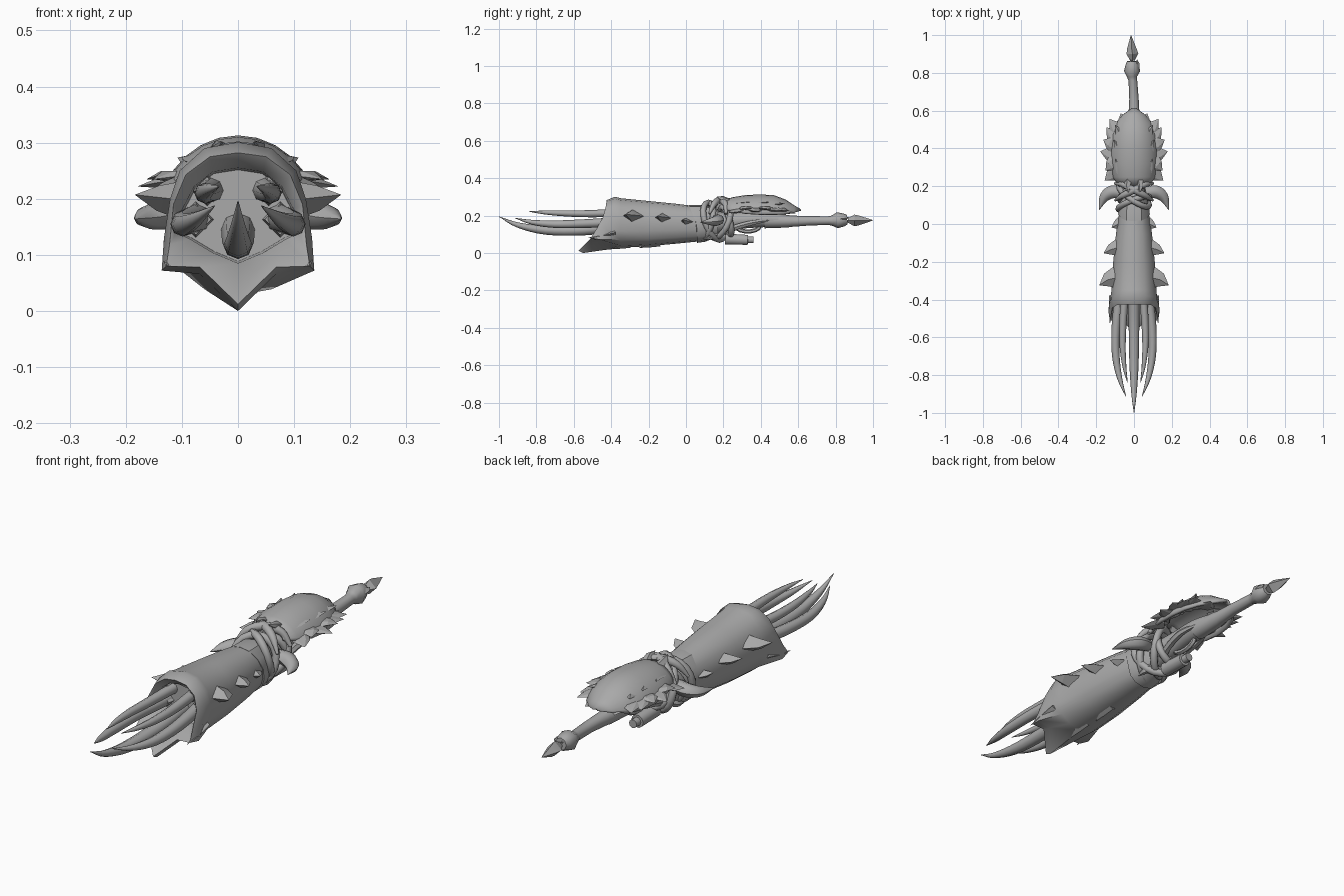
import bpy, bmesh, math
from mathutils import Vector

if "Cube" in bpy.data.objects:
    bpy.data.objects.remove(bpy.data.objects["Cube"])

grey = bpy.data.materials.new("bone_grey")
grey.diffuse_color = (0.40, 0.40, 0.40, 1)
grey.use_nodes = True
grey.node_tree.nodes["Principled BSDF"].inputs["Base Color"].default_value = grey.diffuse_color


def finish(name, bm, angle=35):
    bmesh.ops.recalc_face_normals(bm, faces=bm.faces)
    me = bpy.data.meshes.new(name)
    bm.to_mesh(me)
    bm.free()
    ob = bpy.data.objects.new(name, me)
    bpy.context.collection.objects.link(ob)
    me.materials.append(grey)
    bpy.ops.object.select_all(action='DESELECT')
    ob.select_set(True)
    bpy.context.view_layer.objects.active = ob
    bpy.ops.object.shade_smooth_by_angle(angle=math.radians(angle))
    return ob


def loft(name, rings, caps=(True, True), loop=True, join=False, angle=35):
    """Skin a list of equal-length point rings."""
    bm = bmesh.new()
    vs = [[bm.verts.new(p) for p in r] for r in rings]
    n = len(vs[0])
    pairs = list(zip(vs, vs[1:])) + ([(vs[-1], vs[0])] if join else [])
    for a, b in pairs:
        for i in range(n if loop else n - 1):
            j = (i + 1) % n
            bm.faces.new((a[i], a[j], b[j], b[i]))
    for cap, ring in zip(caps, (vs[0], vs[-1])):
        if cap and not join:
            bm.faces.new(ring)
    bmesh.ops.remove_doubles(bm, verts=bm.verts, dist=0.0002)
    return finish(name, bm, angle)


def tube(name, path, radii, sides=8, flat=1.0, closed=False, angle=50, axis=None):
    """Tapered tube along a path; flat squashes it vertically."""
    pts = [Vector(p) for p in path]
    n = len(pts)
    rings = []
    for i, p in enumerate(pts):
        a = pts[(i - 1) % n] if closed else pts[max(i - 1, 0)]
        b = pts[(i + 1) % n] if closed else pts[min(i + 1, n - 1)]
        t = (b - a).normalized()
        ref = Vector(axis) if axis else Vector((0, 1, 0)) if closed else Vector((0, 0, 1))
        if abs(t.dot(ref)) > 0.95:
            ref = Vector((0, 1, 0))
        u = t.cross(ref).normalized()
        v = u.cross(t)
        r = max(radii[i % len(radii)], 0.0006)
        rings.append([p + r * (u * math.cos(k * math.tau / sides) + v * flat * math.sin(k * math.tau / sides))
                      for k in range(sides)])
    return loft(name, rings, join=closed, angle=angle)


def smooth_path(pts, radii, steps=4):
    """Catmull-Rom refinement of a path with radii."""
    q = [Vector((*p, r)) for p, r in zip(pts, radii)]
    q = [2 * q[0] - q[1]] + q + [2 * q[-1] - q[-2]]
    out = []
    for a, b, c, d in zip(q, q[1:], q[2:], q[3:]):
        for s in range(steps):
            t = s / steps
            out.append(0.5 * (2 * b + (c - a) * t + (2 * a - 5 * b + 4 * c - d) * t * t
                              + (3 * b - a - 3 * c + d) * t ** 3))
    out.append(q[-2])
    return [tuple(o[:3]) for o in out], [o[3] for o in out]


def both(fn, name, path, radii, **kw):
    for side, s in (("right", 1), ("left", -1)):
        fn(f"{name}_{side}", [(s * x, y, z) for x, y, z in path], radii, **kw)


def claw(name, path, radii, **kw):
    p, r = smooth_path(path, radii)
    tube(name, p, r, **kw)


def full(half):
    return half + [(-x, y, z) for x, y, z in half[-2:0:-1]]


# Barrel: lip, outer shell and recessed mouth in one skin
inner = [(0, -.40, .255), (.045, -.40, .248), (.078, -.41, .222), (.10, -.425, .18),
         (.11, -.45, .14), (.085, -.46, .128), (.045, -.475, .104), (0, -.48, .085)]
lip = [(0, -.425, .282), (.05, -.425, .275), (.093, -.43, .243), (.115, -.445, .19),
       (.122, -.485, .118), (.128, -.51, .08), (.068, -.51, .078), (0, -.575, .012)]
collar = [(0, -.38, .301), (.06, -.38, .290), (.104, -.385, .25), (.121, -.40, .20),
          (.132, -.43, .13), (.136, -.46, .072), (.068, -.47, .066), (0, -.55, .0)]


def body(y, w, top, bot):
    prof = [(0, 1), (.48, .96), (.86, .79), (1, .57), (.98, .34), (.84, .16), (.5, .04), (0, 0)]
    return [(x * w, y, bot + z * (top - bot)) for x, z in prof]


deep = [(x * .96, -.37, .17 + (z - .17) * .96) for x, y, z in inner]
loft("barrel", [full(h) for h in (
    deep, inner, lip, collar, body(-.35, .119, .293, .028), body(-.2, .11, .278, .036),
    body(-.05, .095, .263, .05), body(.05, .08, .25, .06), body(.12, .072, .245, .07))], angle=55)

# Pointed rear sleeve of the barrel
loft("rear_sleeve", [full([(x * 1.06, y - max(0, z - .15) * k, .155 + (z - .155) * 1.06)
                           for x, y, z in body(yy, w, t, b)])
                     for yy, w, t, b, k in ((.06, .079, .25, .06, .45), (.10, .074, .25, .065, 0),
                                            (.17, .055, .23, .09, 0))])

# Sockets behind the claws
for nm, cx, cz, r in (("upper", .055, .215, .028), ("side", .075, .163, .032)):
    both(tube, nm + "_claw_socket", [(cx, -.37, cz), (cx, -.40, cz)], [r, r * .85], sides=4)

# Five long claws
claw("centre_claw", [(0, -.37, .145), (0, -.55, .122), (0, -.75, .122), (0, -.90, .15), (0, -1, .195)],
     [.03, .028, .024, .014, .001])
both(claw, "outer_claw", [(.075, -.37, .165), (.096, -.55, .157), (.096, -.70, .154), (.075, -.82, .164),
                          (.042, -.915, .187)], [.026, .023, .02, .013, .001])
both(claw, "inner_claw", [(.048, -.37, .215), (.058, -.52, .21), (.06, -.65, .212), (.05, -.76, .217),
                          (.034, -.84, .222)], [.022, .019, .016, .01, .001])

# Broad diamond thorns along the barrel sides
for y, z, r, x0, x1 in ((-.285, .197, .06, .095, .183), (-.125, .187, .045, .085, .160),
                        (.005, .167, .035, .07, .118)):
    both(tube, "side_thorn", [(x0, y, z), (x0 * .45 + x1 * .55, y - .012, z + .004), (x1, y - r * .65, z + .01)],
         [r, r * .62, .001], sides=4, flat=.6, angle=20)
# Small keel teeth
for i, y in enumerate((-.36, -.2)):
    tube("keel_tooth", [(0, y + .06, .045 + i * .008), (0, y, .034 + i * .007), (0, y - .05, .020 + i * .008)],
         [.03, .02, .001], sides=4, flat=.6, angle=20)
both(tube, "jaw_flap", [(.112, -.38, .11), (.12, -.45, .092), (.128, -.525, .08)],
     [.02, .014, .001], sides=4, flat=.7, angle=20)

# Stock core and rope wraps
claw("stock_core", [(0, .1, .16), (0, .2, .165), (0, .3, .175), (0, .42, .18), (0, .55, .172)],
     [.07, .055, .045, .042, .027])
for i, (y, lean, w, h, skew) in enumerate(((.11, .02, .083, .095, .03), (.15, -.03, .08, .1, -.05),
                                           (.18, .03, .075, .09, .05), (.215, -.02, .066, .075, .02))):
    ring = []
    for k in range(20):
        a = k * math.tau / 20
        ring.append((w * math.cos(a), y + skew * math.cos(a) + lean * math.sin(a), .17 + h * math.sin(a)))
    tube(f"rope_wrap_{i + 1}", ring, [.016], sides=8, closed=True)

# Crossed straps over the top and small crest
both(claw, "crossed_strap", [(.10, .215, .21), (.06, .21, .262), (0, .18, .284), (-.06, .15, .262),
                             (-.10, .125, .21)], [.008, .016, .018, .016, .006], sides=8)
both(tube, "crest_thorn", [(.03, .23, .27), (.035, .195, .29), (.03, .165, .302)], [.022, .016, .001], sides=5)

# Large curved horns beside the wraps
both(claw, "curved_horn", [(.06, .165, .185), (.115, .17, .176), (.158, .14, .168), (.184, .075, .164)],
     [.028, .034, .026, .001], sides=8, flat=.85, angle=45)

# Domed hood with a slight ridge, open beneath
rings = []
for y, w, top, rim in ((.20, .075, .278, .232), (.25, .108, .292, .222), (.32, .122, .304, .21),
                       (.40, .127, .307, .205), (.47, .118, .303, .205), (.53, .095, .28, .207),
                       (.575, .055, .25, .215), (.61, .006, .23, .225)):
    rings.append([(w * math.cos(a), y, rim + (top - rim) * math.sin(a) ** 1.25)
                  for a in (math.pi * k / 12 for k in range(13))])
hood = loft("hood", rings, caps=(False, False), loop=False)
mod = hood.modifiers.new("thickness", 'SOLIDIFY')
mod.thickness = .012
mod.offset = 0

# Ragged frill of overlapping scales around the hood rim
for sx, sy, tx, ty, tz in ((.08, .29, .155, .23, .215), (.09, .34, .150, .285, .235), (.09, .36, .178, .385, .222),
                           (.09, .41, .162, .445, .235), (.085, .44, .145, .51, .225), (.07, .47, .128, .555, .225),
                           (.04, .50, .07, .585, .212)):
    both(tube, "frill_scale", [(sx, sy, .235), (sx * .45 + tx * .55, sy * .45 + ty * .55, tz + .006), (tx, ty, tz)],
         [.045, .034, .001], sides=6, flat=.3, angle=25)
# Low scales lying on the hood
for x, y, z in ((.075, .30, .268), (.082, .40, .267), (.075, .48, .26)):
    both(tube, "hood_scale", [(x - .02, y - .05, z - .005), (x, y, z), (x + .025, y + .045, z + .006)],
         [.03, .024, .001], sides=4, flat=.5, angle=20)

# Trigger loop, under roller and grip roots
loop = [(0, .33 + .065 * math.cos(k * math.tau / 14), .145 + .03 * math.sin(k * math.tau / 14)) for k in range(14)]
both(claw, "stock_root", [(.03, .22, .12), (.045, .29, .145), (.05, .37, .165), (.03, .45, .175)],
     [.018, .016, .014, .006], sides=6)
tube("trigger_loop", loop[6:] + loop[:2], [.011], sides=6, axis=(1, 0, 0))
tube("under_roller", [(0, .21, .075), (0, .33, .07), (0, .331, .07), (0, .36, .07)],
     [.03, .028, .018, .018], sides=10)
tube("roller_mount", [(0, .22, .13), (0, .235, .08)], [.022, .018], sides=6, axis=(1, 0, 0))
both(claw, "lower_thorn", [(.03, .16, .10), (.05, .13, .085), (.055, .09, .075)], [.02, .015, .001], sides=6)

# Tail rod with knuckle and slender link
tube("tail_rod", [(0, .42, .172), (0, .54, .17), (0, .565, .17), (0, .66, .172), (-.006, .76, .173),
                  (-.01, .78, .173), (-.01, .81, .175), (-.01, .845, .177), (-.01, .862, .178)],
     [.04, .034, .03, .025, .023, .027, .043, .034, .026], sides=8)
both(tube, "knuckle_thorn", [(.008, .81, .18), (.018, .85, .186), (.016, .87, .19)], [.018, .012, .001], sides=4)
tube("tail_link", [(-.01, .85, .172), (-.01, .90, .172)], [.004, .004], sides=5)

# Detached barb
tube("tail_barb", [(-.008, .865, .175), (-.008, .90, .174), (-.012, .925, .174), (-.016, 1.0, .175)],
     [.012, .031, .026, .001], sides=4, angle=20)
